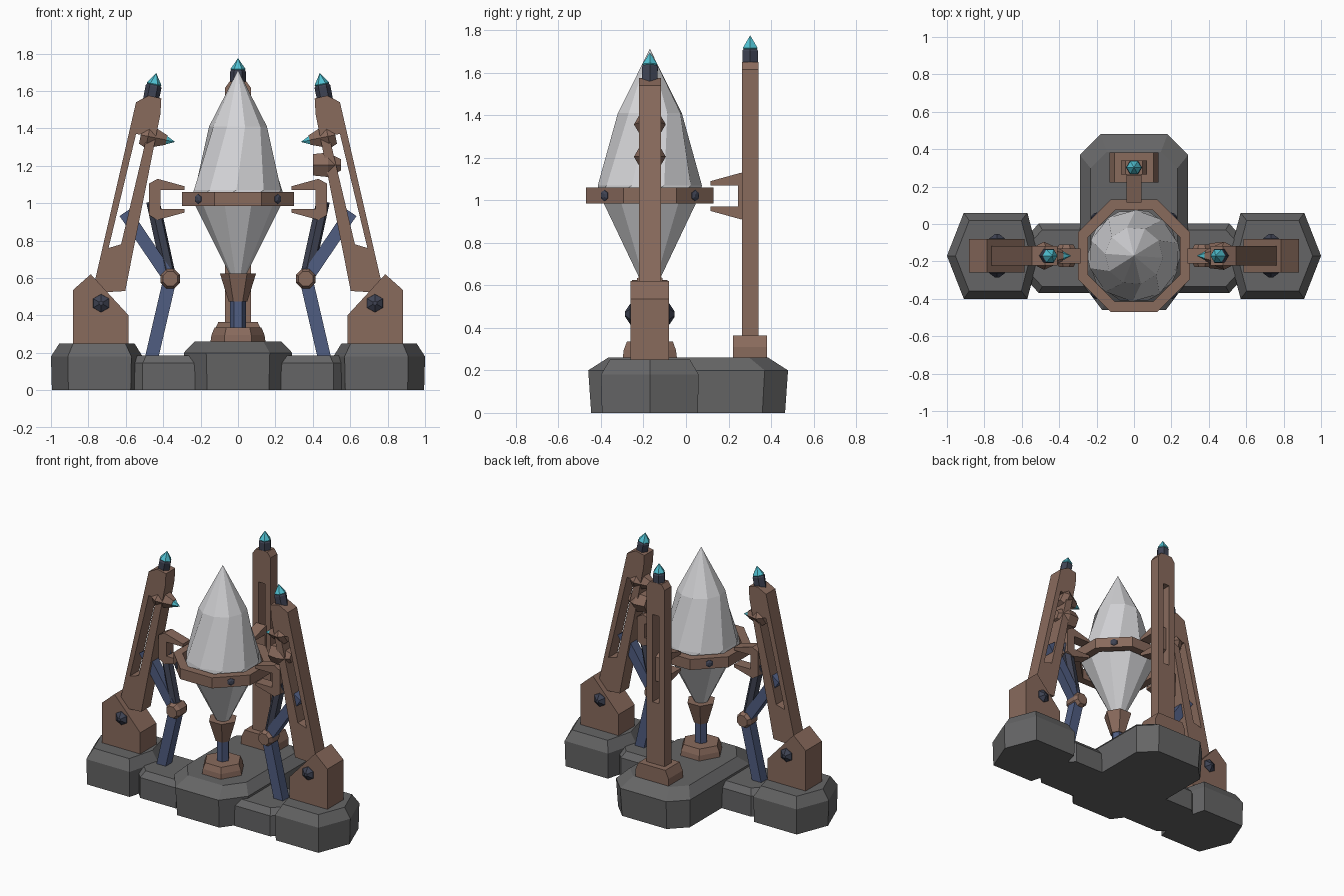
import bpy, bmesh, math
from mathutils import Vector

cube = bpy.data.objects.get("Cube")
if cube:
    bpy.data.objects.remove(cube, do_unlink=True)


def material(name, rgb):
    m = bpy.data.materials.new(name)
    m.use_nodes = True
    m.diffuse_color = (*rgb, 1)
    m.node_tree.nodes["Principled BSDF"].inputs["Base Color"].default_value = (*rgb, 1)
    return m


BROWN = material("bronze_brown", (0.25, 0.145, 0.108))
STONE = material("stone_grey", (0.13, 0.13, 0.132))
NAVY = material("navy_blue", (0.08, 0.11, 0.22))
SLATE = material("dark_slate", (0.05, 0.057, 0.088))
CYAN = material("cyan_gem", (0.08, 0.53, 0.64))
CRYSTAL = material("pale_crystal", (0.66, 0.66, 0.68))

CY = -0.17           # depth of the crystal and the two side arms
UP = Vector((0, 0, 1))


def skin(name, rings, mat, closed=False):
    """Join equal-length rings of points; cap the ends or close the loop."""
    bm = bmesh.new()
    loops = [[bm.verts.new(p) for p in ring] for ring in rings]
    n = len(loops[0])
    pairs = list(zip(loops, loops[1:]))
    if closed:
        pairs.append((loops[-1], loops[0]))
    else:
        bm.faces.new(loops[0])
        bm.faces.new(loops[-1])
    for a, b in pairs:
        for i in range(n):
            j = (i + 1) % n
            bm.faces.new((a[i], a[j], b[j], b[i]))
    bmesh.ops.remove_doubles(bm, verts=bm.verts, dist=0.0002)
    bmesh.ops.recalc_face_normals(bm, faces=bm.faces)
    mesh = bpy.data.meshes.new(name)
    bm.to_mesh(mesh)
    bm.free()
    mesh.materials.append(mat)
    ob = bpy.data.objects.new(name, mesh)
    bpy.context.collection.objects.link(ob)
    return ob


def loft(name, start, axis, steps, sides, mat, ref=None, twist=0, closed=False):
    """Polygonal lathe: steps are (distance along axis, radius)."""
    start, axis = Vector(start), Vector(axis).normalized()
    ref = Vector(ref) if ref else axis.cross(Vector((0, 1, 0))) + Vector((0, 1, 0))
    u = (ref - axis * ref.dot(axis)).normalized()
    v = axis.cross(u)
    rings = []
    for k, (d, r) in enumerate(steps):
        angles = [math.tau * i / sides + twist * k for i in range(sides)]
        rings.append([start + axis * d + (u * math.cos(a) + v * math.sin(a)) * r for a in angles])
    return skin(name, rings, mat, closed)


def bar(name, a, b, radius, sides, mat):
    axis = Vector(b) - Vector(a)
    return loft(name, a, axis, [(0, radius), (axis.length, radius)], sides, mat)


def prism(name, profile, mat, half, y=CY, side=1):
    """Extrude an x-z profile in depth."""
    return skin(name, [[(side * x, y + h, z) for x, z in profile] for h in (-half, half)], mat)


def block(name, outline, centre, levels, mat, side=1):
    """Stack a plan outline at (height, scale) levels."""
    cx, cy = centre
    return skin(name, [[(side * (cx + x * s), cy + y * s, z) for x, y in outline]
                       for z, s in levels], mat)


def cut(ob, cutter):
    mod = ob.modifiers.new("slot", 'BOOLEAN')
    mod.object, mod.solver = cutter, 'EXACT'
    cutter.hide_render = True
    bpy.context.view_layer.update()
    graph = bpy.context.evaluated_depsgraph_get()
    mesh = bpy.data.meshes.new_from_object(ob.evaluated_get(graph))
    ob.modifiers.clear()
    ob.data = mesh
    bpy.data.objects.remove(cutter, do_unlink=True)


def gem_tip(name, base, axis):
    axis = Vector(axis).normalized()
    loft(name + "_collar", base, axis, [(-0.02, 0.042), (0.06, 0.043), (0.078, 0.03)],
         6, SLATE, (1, 0, 0))
    loft(name + "_gem", base, axis, [(0.06, 0.03), (0.074, 0.04), (0.133, 0)], 6, CYAN, (1, 0, 0))


# Stone base
hull = [(0.29, 0.36), (0.18, 0.47), (-0.18, 0.47), (-0.29, 0.36),
        (-0.29, -0.31), (-0.17, -0.47), (0.17, -0.47), (0.29, -0.31)]
block("main_base", hull, (0, 0.01), [(0, 0.97), (0.2, 1), (0.26, 0.8)], STONE)
pod = [(0.16, 0.23), (-0.18, 0.23), (-0.24, 0), (-0.18, -0.23), (0.16, -0.23), (0.25, 0)]
link = [(0.17, 0.12), (0.11, 0.185), (-0.17, 0.185), (-0.17, -0.185), (0.11, -0.185), (0.17, -0.12)]

# Crystal and the ring that holds it
loft("crystal_top", (0, CY, 1.03), UP, [(0, 0.25), (0.04, 0.245), (0.38, 0.155), (0.682, 0)],
     10, CRYSTAL, (1, 0, 0), twist=math.radians(16))
loft("crystal_bottom", (0, CY, 0.6), UP, [(0, 0.035), (0.43, 0.25)], 10, CRYSTAL, (1, 0, 0))
eighth = math.pi / 8
loft("holding_ring", (0, CY, 0.985), UP, [(0, 0.325), (0.075, 0.325), (0.075, 0.265), (0, 0.265)],
     8, BROWN, (math.cos(eighth), math.sin(eighth), 0), closed=True)
for i in range(4):
    a = math.pi / 4 + i * math.pi / 2
    d = Vector((math.cos(a), math.sin(a), 0))
    loft("ring_bolt", Vector((0, CY, 1.022)) + d * 0.29, d, [(0, 0.026), (0.014, 0.026), (0.022, 0.012)],
         6, SLATE, UP)

# Central pedestal, column and cup
loft("pedestal", (0, CY, 0.25), UP, [(0, 0.148), (0.045, 0.142), (0.085, 0.125)], 6, BROWN, (1, 0, 0))
loft("column", (0, CY, 0.3), UP, [(0, 0.043), (0.22, 0.043)], 6, NAVY, (1, 0, 0))
loft("crystal_cup", (0, CY, 0.475), UP, [(0, 0.05), (0.15, 0.097)], 6, BROWN, (1, 0, 0))

# Clamp profile as (distance from the crystal axis, height)
clamp = [(0.285, 1.09), (0.285, 1.07), (0.415, 1.07), (0.415, 0.97), (0.285, 0.97), (0.285, 0.95),
         (0.43, 0.91), (0.475, 0.935), (0.475, 1.105), (0.43, 1.13)]

for side, tag in ((1, "left"), (-1, "right")):
    def at(x, z, y=CY):
        return (side * x, y, z)

    block(tag + "_pod", pod, (0.75, CY), [(0, 0.98), (0.18, 1), (0.25, 0.82)], STONE, side)
    block(tag + "_base_link", link, (0.4, -0.183), [(0, 1), (0.145, 1), (0.185, 0.82)], STONE, side)

    # Pivot housing with bolts on both faces
    prism(tag + "_housing", [(0.585, 0.235), (0.585, 0.4), (0.787, 0.62), (0.883, 0.535), (0.883, 0.235)],
          BROWN, 0.09, side=side)
    for face in (-1, 1):
        loft(tag + "_pivot_bolt", at(0.732, 0.465, CY + face * 0.085), (0, face, 0),
             [(0, 0.05), (0.008, 0.048), (0.032, 0.012)], 6, SLATE, UP)

    # Slotted leaning arm
    arm = prism(tag + "_arm", [(0.78, 0.52), (0.545, 1.54), (0.477, 1.575), (0.41, 1.56),
                               (0.415, 1.475), (0.603, 0.53)], BROWN, 0.052, side=side)
    cut(arm, prism("slot_cutter", [(0.487, 1.36), (0.545, 1.37), (0.692, 0.76), (0.625, 0.78)],
                   BROWN, 0.2, side=side))
    gem_tip(tag + "_arm_tip", at(0.463, 1.565), (-side * 0.2, 0, 1))

    # Inward claw with a gem point
    claw_axis = (-side, 0, -0.2)
    loft(tag + "_claw", at(0.52, 1.365), claw_axis, [(0, 0.055), (0.04, 0.075), (0.14, 0.03)],
         6, BROWN, (0, 1, 0))
    loft(tag + "_claw_gem", at(0.39, 1.338), claw_axis, [(0, 0.03), (0.055, 0)], 6, CYAN, (0, 1, 0))

    # Clamp reaching for the ring
    prism(tag + "_clamp", clamp, BROWN, 0.04, side=side)

    # Jointed struts
    bar(tag + "_lower_strut", at(0.465, 0.16), at(0.365, 0.59), 0.05, 4, NAVY)
    bar(tag + "_arm_strut", at(0.365, 0.595), at(0.605, 0.95), 0.048, 4, NAVY)
    bar(tag + "_clamp_strut", at(0.365, 0.595), at(0.455, 1.01), 0.037, 6, SLATE)
    loft(tag + "_strut_joint", at(0.362, 0.595, CY - 0.06), (0, 1, 0),
         [(0, 0.042), (0.025, 0.056), (0.095, 0.056), (0.12, 0.042)], 8, BROWN,
         (math.cos(eighth), 0, math.sin(eighth)))

# Extra stud on the left arm only
loft("left_arm_stud", (0.4, CY, 1.205), (1, 0, 0), [(0, 0.066), (0.08, 0.075), (0.15, 0.035)],
     6, BROWN, (0, 1, 0))

# Rear tower
TY = 0.302
prism("rear_foot", [(-0.13, 0.24), (-0.13, 0.31), (-0.105, 0.365), (0.105, 0.365), (0.13, 0.31), (0.13, 0.24)],
      BROWN, 0.08, y=TY)
tower = prism("rear_tower", [(-0.07, 0.3), (-0.07, 1.615), (-0.045, 1.65), (0.045, 1.65),
                             (0.07, 1.615), (0.07, 0.3)], BROWN, 0.038, y=TY)
cut(tower, prism("slot_cutter", [(-0.025, 0.8), (-0.025, 1.42), (0.025, 1.42), (0.025, 0.8)],
                 BROWN, 0.2, y=TY))
gem_tip("rear_tower_tip", (0, TY, 1.643), UP)
skin("rear_clamp", [[(x, CY + r, z) for r, z in clamp] for x in (-0.04, 0.04)], BROWN)
